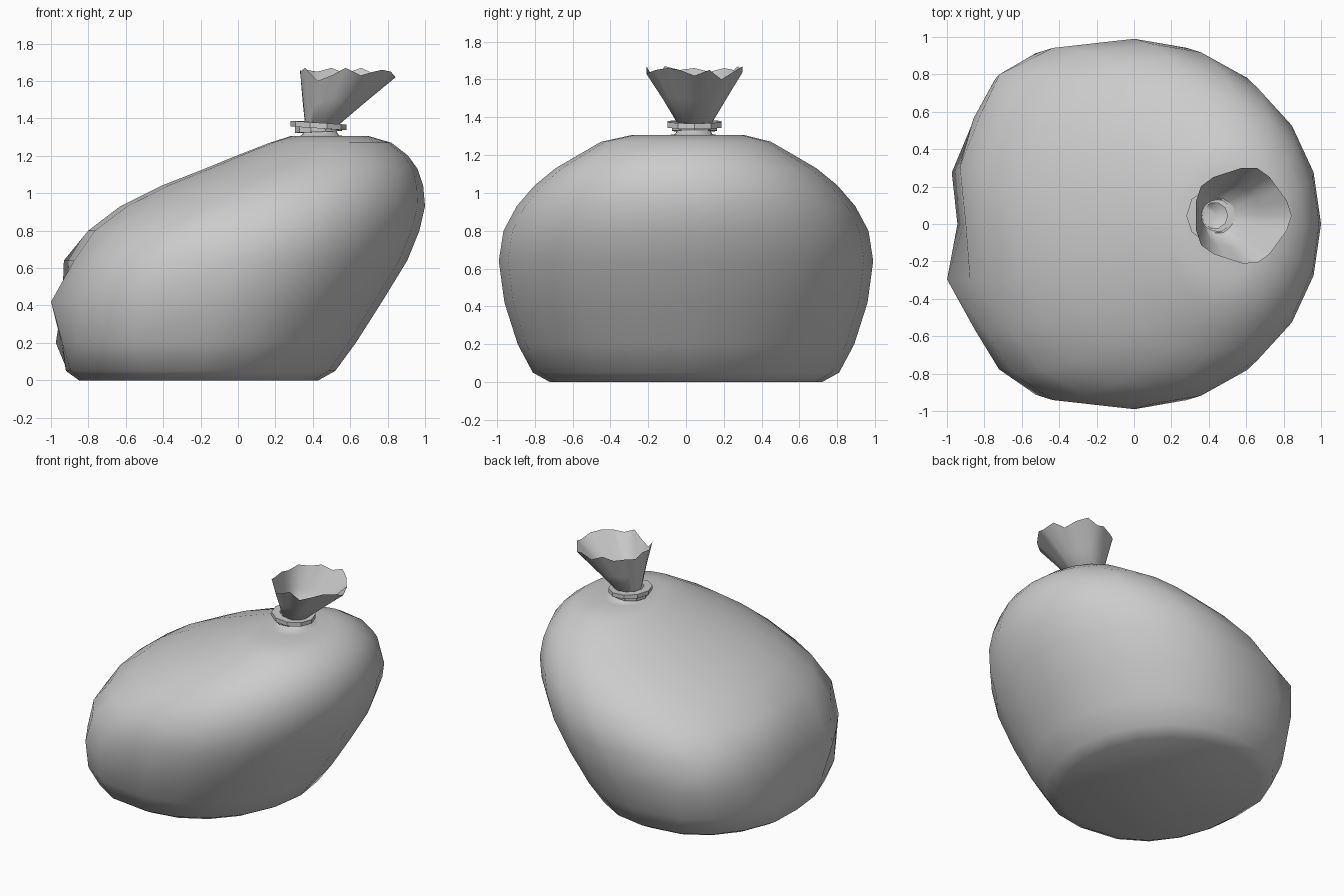
import bpy, bmesh, math

if "Cube" in bpy.data.objects:
    bpy.data.objects.remove(bpy.data.objects["Cube"])

SEG = 20

def make_object(name, bm, angle):
    bmesh.ops.recalc_face_normals(bm, faces=bm.faces)
    me = bpy.data.meshes.new(name)
    bm.to_mesh(me)
    bm.free()
    ob = bpy.data.objects.new(name, me)
    bpy.context.collection.objects.link(ob)
    bpy.ops.object.select_all(action='DESELECT')
    ob.select_set(True)
    bpy.context.view_layer.objects.active = ob
    bpy.ops.object.shade_smooth_by_angle(angle=math.radians(angle))
    return ob

def bridge(bm, rings, closed=False):
    pairs = list(zip(rings, rings[1:]))
    if closed:
        pairs.append((rings[-1], rings[0]))
    for a, b in pairs:
        n = len(a)
        for i in range(n):
            j = (i + 1) % n
            bm.faces.new((a[i], a[j], b[j], b[i]))

# Leaning sack: slices (z, left x, right x, half depth, centre y, left roundness)
slices = [
    (0.00, -0.85, 0.43, 0.72, 0, 0.85), (0.05, -0.92, 0.52, 0.81, 0, 0.75),
    (0.20, -0.96, 0.63, 0.89, 0, 0.62), (0.42, -0.95, 0.77, 0.96, 0, 0.58),
    (0.64, -0.90, 0.905, 0.99, 0, 0.62), (0.80, -0.80, 0.97, 0.965, 0, 0.8),
    (0.93, -0.63, 1.0, 0.895, 0, 0.95), (1.04, -0.41, 0.99, 0.80, 0, 1),
    (1.13, -0.18, 0.96, 0.69, 0, 1), (1.20, -0.01, 0.91, 0.57, 0, 1),
    (1.27, 0.17, 0.82, 0.45, 0, 1), (1.305, 0.28, 0.70, 0.30, 0.01, 1),
    (1.30, 0.32, 0.60, 0.18, 0.03, 1), (1.31, 0.34, 0.54, 0.10, 0.04, 1),
    (1.35, 0.365, 0.515, 0.075, 0.045, 1),
]
# Soft lumps and dents on the low side: (y, z, push in x, spread)
lumps = [(-0.29, 0.42, -0.075, 0.13), (0.0, 0.35, 0.05, 0.15),
         (0.30, 0.20, -0.04, 0.18), (0.32, 0.66, -0.06, 0.16),
         (0.75, 0.62, -0.08, 0.17)]
bm = bmesh.new()
rings = []
for z, xl, xr, ry, cy, p in slices:
    ring = []
    for i in range(SEG):
        a = 2 * math.pi * i / SEG
        c = math.cos(a)
        if c < -0.01:
            c = -abs(c) ** p
        x = (xl + xr) / 2 + (xr - xl) / 2 * c
        y = cy + ry * math.sin(a)
        if math.cos(a) < -0.4:
            for ly, lz, push, r in lumps:
                x += push * math.exp(-((y - ly) ** 2 + (z - lz) ** 2) / r ** 2)
        ring.append(bm.verts.new((x, y, z)))
    rings.append(ring)
bridge(bm, rings)
bm.faces.new(rings[0])
make_object("sack_body", bm, 60)

# Open gathered mouth, flaring towards +x with an uneven rim
rim = [1.62, 1.65, 1.60, 1.64, 1.67, 1.64, 1.67, 1.65, 1.66, 1.64,
       1.66, 1.65, 1.67, 1.60, 1.63, 1.67, 1.63, 1.65, 1.66, 1.65]
bm = bmesh.new()
rings = []
for t in (0, 0.5, 1):
    ring = []
    for i in range(SEG):
        a = 2 * math.pi * i / SEG
        pleat = 1 + 0.05 * t * math.cos(5 * a)
        r = (0.08 + 0.175 * t) * pleat
        ring.append(bm.verts.new((0.44 + 0.135 * t + r * math.cos(a),
                                  0.045 + r * math.sin(a),
                                  1.35 + (rim[i] - 1.35) * t)))
    rings.append(ring)
bridge(bm, rings)
# Cloth pinched shut at the bottom of the mouth
pinch = bm.verts.new((0.45, 0.045, 1.33))
for i in range(SEG):
    bm.faces.new((rings[0][i - 1], rings[0][i], pinch))
make_object("gathered_mouth", bm, 60)

# Tie: two slightly tilted bands wound around the neck
def band(name, z, radius, tilt, h):
    bm = bmesh.new()
    n = 10
    rings = []
    for dr, dz in ((-0.055, -h), (0, -h), (0, h), (-0.055, h)):
        ring = []
        for i in range(n):
            a = 2 * math.pi * i / n
            r = radius + dr
            ring.append(bm.verts.new((0.43 + r * math.cos(a), 0.045 + r * math.sin(a),
                                      z + dz + tilt * math.cos(a))))
        rings.append(ring)
    bridge(bm, rings, closed=True)
    make_object(name, bm, 35)

band("tie_lower_band", 1.343, 0.125, 0.005, 0.015)
band("tie_upper_band", 1.362, 0.15, -0.01, 0.015)
